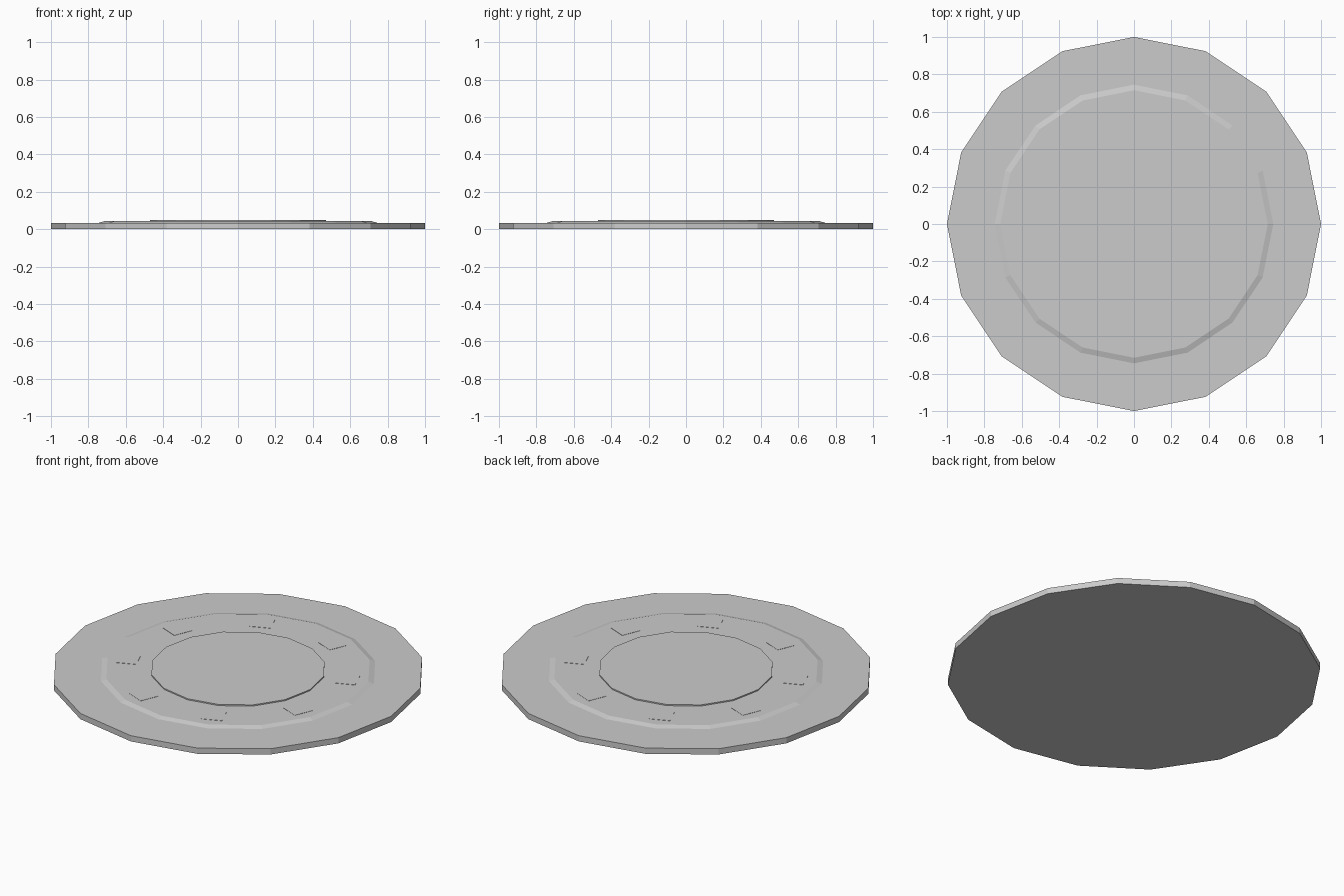
import bpy
from math import radians, cos, sin

if "Cube" in bpy.data.objects:
    bpy.data.objects.remove(bpy.data.objects["Cube"])

SIDES = 16


def disc(name, r_bottom, r_top, z0, z1):
    """Flat-shaded 16-sided disc or frustum with a vertex on the x axis."""
    bpy.ops.mesh.primitive_cone_add(vertices=SIDES, radius1=r_bottom, radius2=r_top,
                                    depth=z1 - z0, location=(0, 0, (z0 + z1) / 2))
    ob = bpy.context.object
    ob.name = name
    return ob


# Stacked plates: wide base, bevelled step, central platform
disc("base_plate", 1.0, 1.0, 0.0, 0.034)
disc("raised_step", 0.745, 0.715, 0.034, 0.043)
disc("centre_platform", 0.47, 0.47, 0.043, 0.05)

# Eight thin square pads around the step, turned to face the centre
for i in range(8):
    a = radians(22.5 + 45 * i)
    bpy.ops.mesh.primitive_cube_add(size=1, location=(0.6 * cos(a), 0.6 * sin(a), 0.042),
                                    rotation=(0, 0, a))
    pad = bpy.context.object
    pad.name = f"pad_{i + 1}"
    pad.scale = (0.11, 0.115, 0.005)
